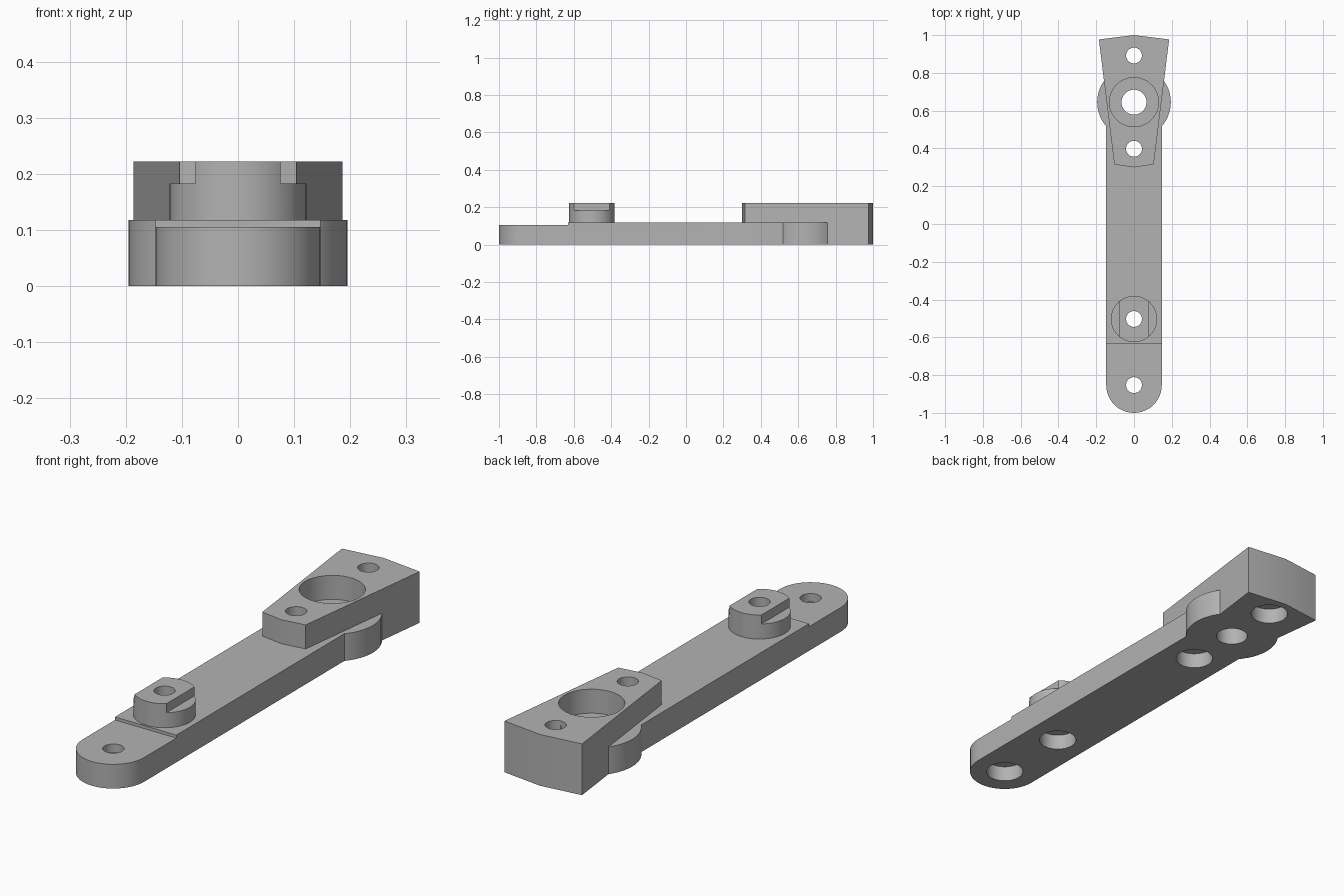
import bpy, bmesh
from math import cos, sin, pi

if "Cube" in bpy.data.objects:
    bpy.data.objects.remove(bpy.data.objects["Cube"], do_unlink=True)

grey = bpy.data.materials.new("plain grey")
grey.use_nodes = True
colour = (0.45, 0.45, 0.45, 1)
grey.diffuse_color = colour
grey.node_tree.nodes["Principled BSDF"].inputs["Base Color"].default_value = colour

ARM_TOP, TAB_TOP, PAD_TOP, SHOULDER = 0.118, 0.105, 0.222, 0.183
END_Y, BOSS_Y, PIVOT_Y = -0.853, -0.503, 0.645
HALF, BELOW = 0.147, -0.1


def prism(name, points, z0, z1):
    """Extrude a closed outline from z0 to z1."""
    bm = bmesh.new()
    face = bm.faces.new([bm.verts.new((x, y, z0)) for x, y in points])
    top = bmesh.ops.extrude_face_region(bm, geom=[face])["geom"]
    bmesh.ops.translate(bm, vec=(0, 0, z1 - z0),
                        verts=[v for v in top if isinstance(v, bmesh.types.BMVert)])
    bmesh.ops.recalc_face_normals(bm, faces=bm.faces)
    mesh = bpy.data.meshes.new(name)
    bm.to_mesh(mesh)
    bm.free()
    mesh.materials.append(grey)
    obj = bpy.data.objects.new(name, mesh)
    bpy.context.collection.objects.link(obj)
    return obj


def arc(y, r, start=0, end=2 * pi, n=48):
    return [(r * cos(start + (end - start) * i / n), y + r * sin(start + (end - start) * i / n))
            for i in range(n)]


def disc(name, y, r, z0, z1):
    return prism(name, arc(y, r), z0, z1)


def box(name, x0, x1, y0, y1, z0, z1):
    return prism(name, [(x0, y0), (x1, y0), (x1, y1), (x0, y1)], z0, z1)


def combine(target, other, operation):
    """Apply a boolean and discard the helper."""
    mod = target.modifiers.new("bool", 'BOOLEAN')
    mod.object, mod.operation, mod.solver = other, operation, 'EXACT'
    bpy.context.view_layer.objects.active = target
    bpy.ops.object.modifier_apply(modifier=mod.name)
    bpy.data.objects.remove(other, do_unlink=True)


# Long arm with a rounded front end and a lowered tab
outline = arc(END_Y, HALF, pi, 2 * pi, 24) + [(HALF, END_Y), (HALF, PIVOT_Y), (-HALF, PIVOT_Y)]
arm = prism("lever_arm", outline, 0, ARM_TOP)
combine(arm, box("tab_cut", -1, 1, -2, -0.632, TAB_TOP, 1), 'DIFFERENCE')

# Round ears and the tapered pad at the back
combine(arm, disc("ears", PIVOT_Y, 0.195, 0, ARM_TOP), 'UNION')
right = [(0, 0.30), (0.104, 0.315), (0.186, 0.977), (0, 1.0)]
left = [(-x, y) for x, y in reversed(right[1:3])]
combine(arm, prism("pad", right + left, 0, PAD_TOP), 'UNION')

# Boss with two flats
boss = disc("boss", BOSS_Y, 0.122, 0.05, PAD_TOP)
for s in (-1, 1):
    x0, x1 = sorted((s * 0.076, s * 0.5))
    combine(boss, box("flat_cut", x0, x1, -1, 0, SHOULDER, 1), 'DIFFERENCE')
combine(arm, boss, 'UNION')

# Screw holes, each widened from below
for y in (END_Y, BOSS_Y, 0.398, 0.892):
    combine(arm, disc("screw_hole", y, 0.042, BELOW, 1), 'DIFFERENCE')
    combine(arm, disc("head_recess", y, 0.077, BELOW, 0.068), 'DIFFERENCE')

# Pivot hole, widened from above
combine(arm, disc("pivot_hole", PIVOT_Y, 0.066, BELOW, 1), 'DIFFERENCE')
combine(arm, disc("pivot_recess", PIVOT_Y, 0.13, ARM_TOP, 1), 'DIFFERENCE')

bpy.ops.object.select_all(action='DESELECT')
arm.select_set(True)
bpy.context.view_layer.objects.active = arm
bpy.ops.object.shade_smooth_by_angle(angle=0.5)
